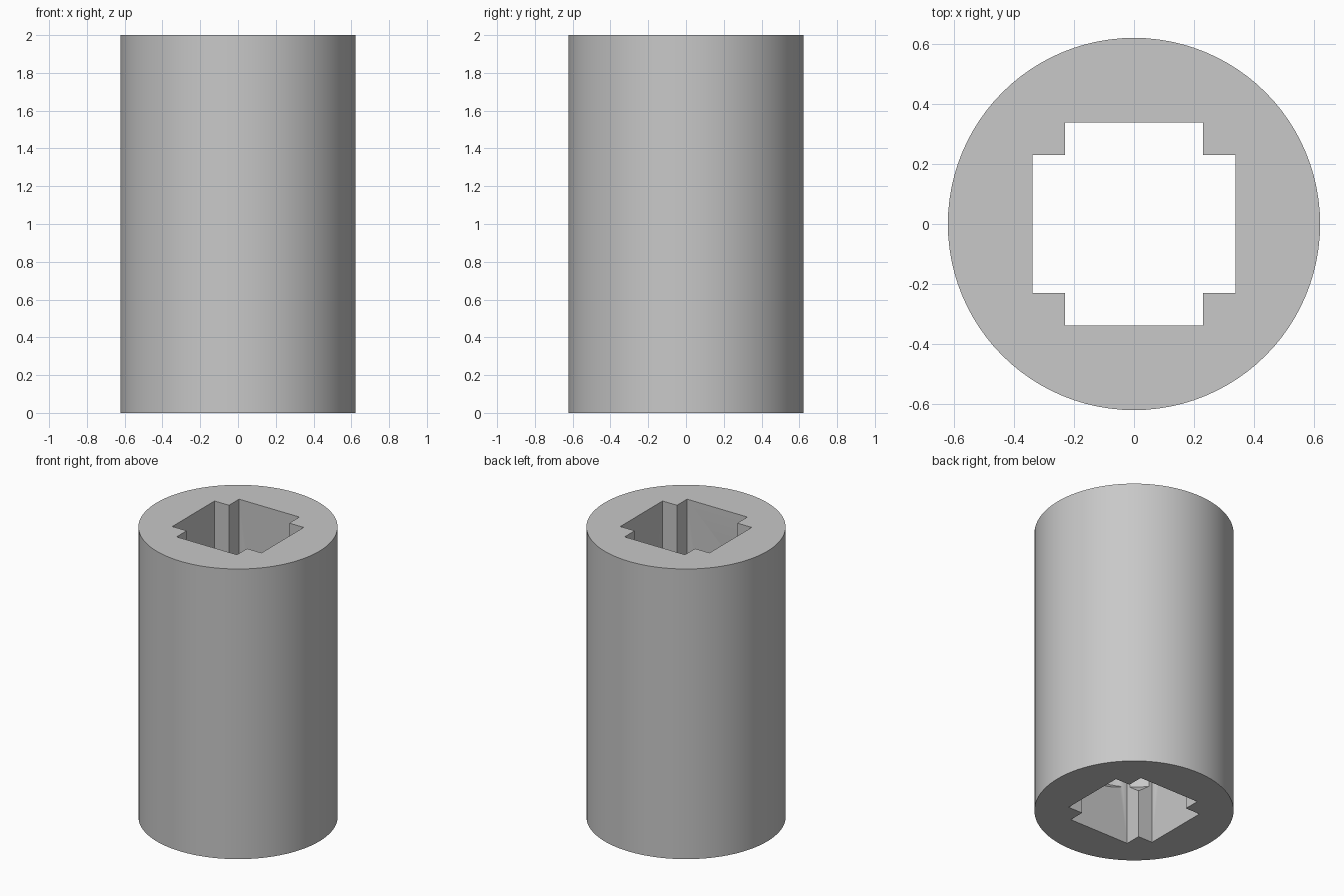
import bpy
import bmesh
import math
from mathutils import Matrix

cube = bpy.data.objects.get("Cube")
if cube:
    bpy.data.objects.remove(cube, do_unlink=True)

HEIGHT, RADIUS = 2.0, 0.622
SLOT_HALF, NOTCH_HALF = 0.34, 0.23
SOCKET_DEPTH, BORE_RADIUS = 0.32, 0.39
SIDES = 96

grey = bpy.data.materials.new("plain grey")
grey.use_nodes = True
colour = (0.58, 0.58, 0.58, 1)
grey.diffuse_color = colour
grey.node_tree.nodes["Principled BSDF"].inputs["Base Color"].default_value = colour


def add_object(name, bm):
    bmesh.ops.recalc_face_normals(bm, faces=bm.faces)
    mesh = bpy.data.meshes.new(name)
    bm.to_mesh(mesh)
    bm.free()
    mesh.materials.append(grey)
    obj = bpy.data.objects.new(name, mesh)
    bpy.context.collection.objects.link(obj)
    return obj


def box(name, width, depth, height):
    bm = bmesh.new()
    bmesh.ops.create_cube(bm, size=1, matrix=Matrix.Translation((0, 0, HEIGHT / 2))
                          @ Matrix.Diagonal((width, depth, height, 1)))
    return add_object(name, bm)


def lathe(name, profile):
    bm = bmesh.new()
    verts = [bm.verts.new((r, 0, z)) for r, z in profile]
    edges = [bm.edges.new(pair) for pair in zip(verts, verts[1:])]
    bmesh.ops.spin(bm, geom=verts + edges, axis=(0, 0, 1), cent=(0, 0, 0),
                   angle=math.tau, steps=SIDES)
    bmesh.ops.remove_doubles(bm, verts=bm.verts, dist=0.0001)
    # Close the flat ends
    bmesh.ops.holes_fill(bm, edges=[e for e in bm.edges if e.is_boundary], sides=0)
    return add_object(name, bm)


# Outer sleeve
sleeve = lathe("sleeve", [(RADIUS, 0), (RADIUS, HEIGHT)])

# Cross-shaped socket, and a wider round bore with sloped ends between its two mouths
start_radius = math.hypot(NOTCH_HALF, NOTCH_HALF) - 0.01
slope = BORE_RADIUS - start_radius
low, high = SOCKET_DEPTH, HEIGHT - SOCKET_DEPTH
cutters = [
    box("wide_slot_cutter", 2 * SLOT_HALF, 2 * NOTCH_HALF, HEIGHT + 0.2),
    box("deep_slot_cutter", 2 * NOTCH_HALF, 2 * SLOT_HALF, HEIGHT + 0.2),
    lathe("bore_cutter", [(start_radius, low), (BORE_RADIUS, low + slope),
                          (BORE_RADIUS, high - slope), (start_radius, high)]),
]

bpy.ops.object.select_all(action="DESELECT")
bpy.context.view_layer.objects.active = sleeve
sleeve.select_set(True)
for cutter in cutters:
    cutter.hide_render = True
    cut = sleeve.modifiers.new(cutter.name, "BOOLEAN")
    cut.operation = "DIFFERENCE"
    cut.solver = "EXACT"
    cut.object = cutter
    bpy.ops.object.modifier_apply(modifier=cut.name)
for cutter in cutters:
    bpy.data.objects.remove(cutter, do_unlink=True)

bpy.ops.object.shade_smooth_by_angle(angle=math.radians(30))
